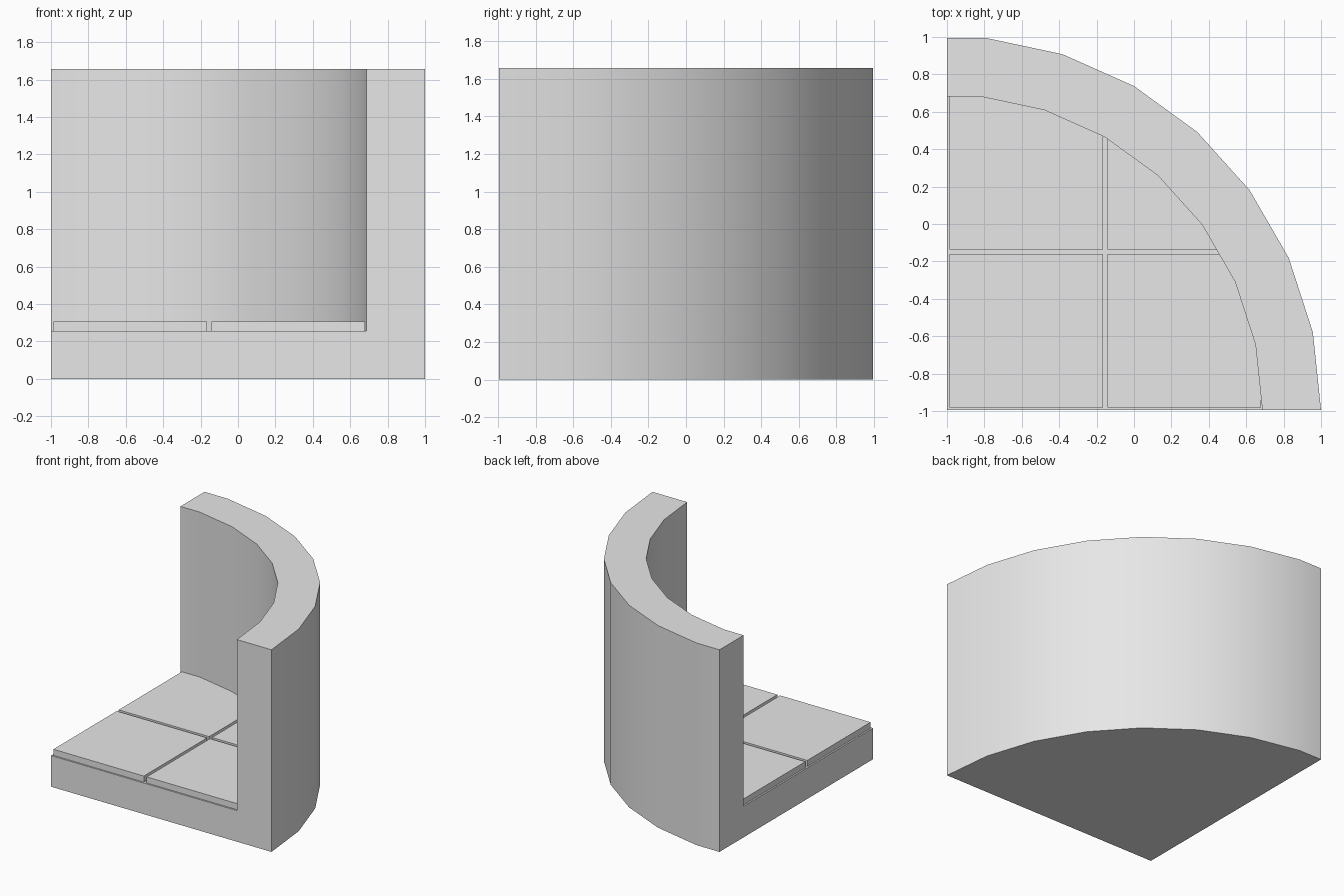
import bpy, bmesh
from math import sin, cos, radians
from mathutils import Vector

cube = bpy.data.objects.get("Cube")
if cube:
    bpy.data.objects.remove(cube, do_unlink=True)

CX, CY = -1.0, -0.9945           # corner of the quarter circle
OUTER, INNER = 2.0, 1.686
FLOOR, TOP = 0.255, 1.657
TILE, GAP, TILE_H = 0.82, 0.026, 0.05

grey = bpy.data.materials.new("plain grey")
grey.use_nodes = True
colour = (0.8, 0.8, 0.8, 1)
grey.diffuse_color = colour
grey.node_tree.nodes["Principled BSDF"].inputs["Base Color"].default_value = colour


def arc(r):
    """Faceted quarter arc from the back left end to the front right end."""
    pts = [(CX, CY + r * cos(radians(6)))]
    return pts + [(CX + r * sin(radians(a)), CY + r * cos(radians(a)))
                  for a in range(6, 91, 12)]


def finish(bm, name):
    bmesh.ops.recalc_face_normals(bm, faces=bm.faces[:])
    mesh = bpy.data.meshes.new(name)
    bm.to_mesh(mesh)
    bm.free()
    mesh.materials.append(grey)
    obj = bpy.data.objects.new(name, mesh)
    bpy.context.collection.objects.link(obj)
    return obj


def extrude_up(bm, faces, height):
    new = bmesh.ops.extrude_face_region(bm, geom=faces)["geom"]
    verts = [v for v in new if isinstance(v, bmesh.types.BMVert)]
    bmesh.ops.translate(bm, verts=verts, vec=(0, 0, height))
    return [f for f in new if isinstance(f, bmesh.types.BMFace)]


# Solid base with the curved wall raised from its outer ring
bm = bmesh.new()
outer = [bm.verts.new((x, y, 0)) for x, y in arc(OUTER)]
inner = [bm.verts.new((x, y, 0)) for x, y in arc(INNER)]
corner = bm.verts.new((CX, CY, 0))
ring = [bm.faces.new((inner[i], inner[i + 1], outer[i + 1], outer[i]))
        for i in range(len(outer) - 1)]
floor = bm.faces.new([corner] + inner[::-1])
bottom = bm.faces[:]
bmesh.ops.recalc_face_normals(bm, faces=bottom)
tops = extrude_up(bm, bottom, FLOOR)
# The floor is the only cap with more than four corners
extrude_up(bm, [f for f in tops if len(f.verts) == 4], TOP - FLOOR)
# Remove caps left inside the solid
inside = [f for f in bm.faces if len(f.verts) == 4 and abs(f.normal.z) > 0.9
          and 0.01 < f.calc_center_median().z < TOP - 0.01]
bmesh.ops.delete(bm, geom=inside, context="FACES")
# Merge the flat end faces
bmesh.ops.dissolve_limit(bm, angle_limit=radians(1), verts=bm.verts[:], edges=bm.edges[:])
wall = finish(bm, "curved_wall_and_base")


# Floor tiles, trimmed where they meet the wall
def floor_tile(name, x, y):
    bm = bmesh.new()
    bmesh.ops.create_cube(bm, size=1)
    bmesh.ops.scale(bm, verts=bm.verts[:], vec=(TILE, TILE, TILE_H))
    bmesh.ops.translate(bm, verts=bm.verts[:],
                        vec=(x + TILE / 2, y + TILE / 2, FLOOR + TILE_H / 2))
    edge = arc(INNER + 0.004)
    for (ax, ay), (bx, by) in zip(edge, edge[1:]):
        outward = Vector((ay - by, bx - ax, 0))
        cut = bmesh.ops.bisect_plane(
            bm, geom=bm.verts[:] + bm.edges[:] + bm.faces[:],
            plane_co=(ax, ay, 0), plane_no=outward, clear_outer=True)["geom_cut"]
        edges = [e for e in cut if isinstance(e, bmesh.types.BMEdge)]
        if edges:
            bmesh.ops.holes_fill(bm, edges=edges, sides=0)
    return finish(bm, name)


for row, depth in enumerate(("front", "back")):
    for col, side in enumerate(("right", "left")):
        floor_tile(f"floor_tile_{depth}_{side}",
                   CX + GAP / 2 + col * (TILE + GAP),
                   CY + GAP / 2 + row * (TILE + GAP))

# Smooth the curved wall and keep its corners sharp
bpy.ops.object.select_all(action="DESELECT")
wall.select_set(True)
bpy.context.view_layer.objects.active = wall
bpy.ops.object.shade_smooth_by_angle(angle=radians(30))
